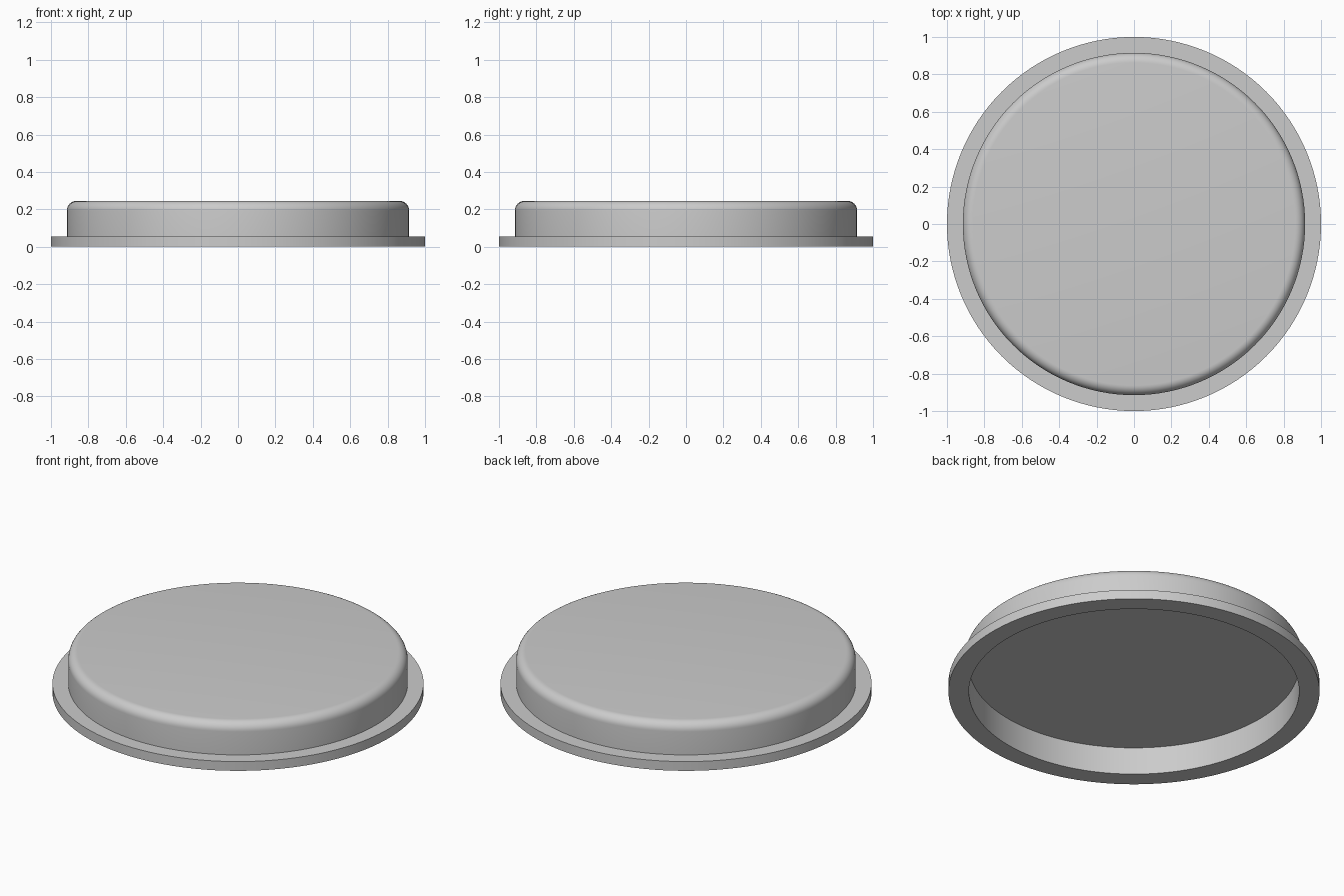
import bpy, bmesh, math
from mathutils import Matrix, Vector

if "Cube" in bpy.data.objects:
    bpy.data.objects.remove(bpy.data.objects["Cube"], do_unlink=True)

SEGMENTS = 128
FLANGE_R, WALL_R, HOLE_R = 1.0, 0.915, 0.89
FLANGE_Z, CEILING_Z, TOP_Z = 0.055, 0.163, 0.245
FILLET = 0.052
FILLET_STEPS = 8

grey = bpy.data.materials.new("plain grey")
grey.use_nodes = True
colour = (0.6, 0.6, 0.6, 1)
grey.diffuse_color = colour
grey.node_tree.nodes["Principled BSDF"].inputs["Base Color"].default_value = colour

# Cross-section: recess ceiling, inner wall, flange, outer wall, rounded shoulder
profile = [(0, CEILING_Z), (HOLE_R, CEILING_Z), (HOLE_R, 0), (FLANGE_R, 0),
           (FLANGE_R, FLANGE_Z), (WALL_R, FLANGE_Z)]
for i in range(FILLET_STEPS + 1):
    a = math.pi / 2 * i / FILLET_STEPS
    profile.append((WALL_R - FILLET + FILLET * math.cos(a),
                    TOP_Z - FILLET + FILLET * math.sin(a)))
profile.append((0, TOP_Z))


def lathe(name, points, material):
    """Revolve a radius/height profile around z."""
    bm = bmesh.new()
    verts = [bm.verts.new((r, 0, z)) for r, z in points]
    edges = [bm.edges.new(pair) for pair in zip(verts, verts[1:])]
    bmesh.ops.spin(bm, geom=verts + edges, cent=(0, 0, 0), axis=(0, 0, 1),
                   angle=math.tau, steps=SEGMENTS, use_merge=False)
    bmesh.ops.remove_doubles(bm, verts=bm.verts, dist=0.0001)
    bmesh.ops.recalc_face_normals(bm, faces=bm.faces)
    mesh = bpy.data.meshes.new(name)
    bm.to_mesh(mesh)
    bm.free()
    mesh.materials.append(material)
    obj = bpy.data.objects.new(name, mesh)
    bpy.context.collection.objects.link(obj)
    return obj


# Hollow round cap with a flat flange
cap = lathe("flanged_cap", profile, grey)
bpy.ops.object.select_all(action="DESELECT")
cap.select_set(True)
bpy.context.view_layer.objects.active = cap
bpy.ops.object.shade_smooth_by_angle(angle=math.radians(30))
